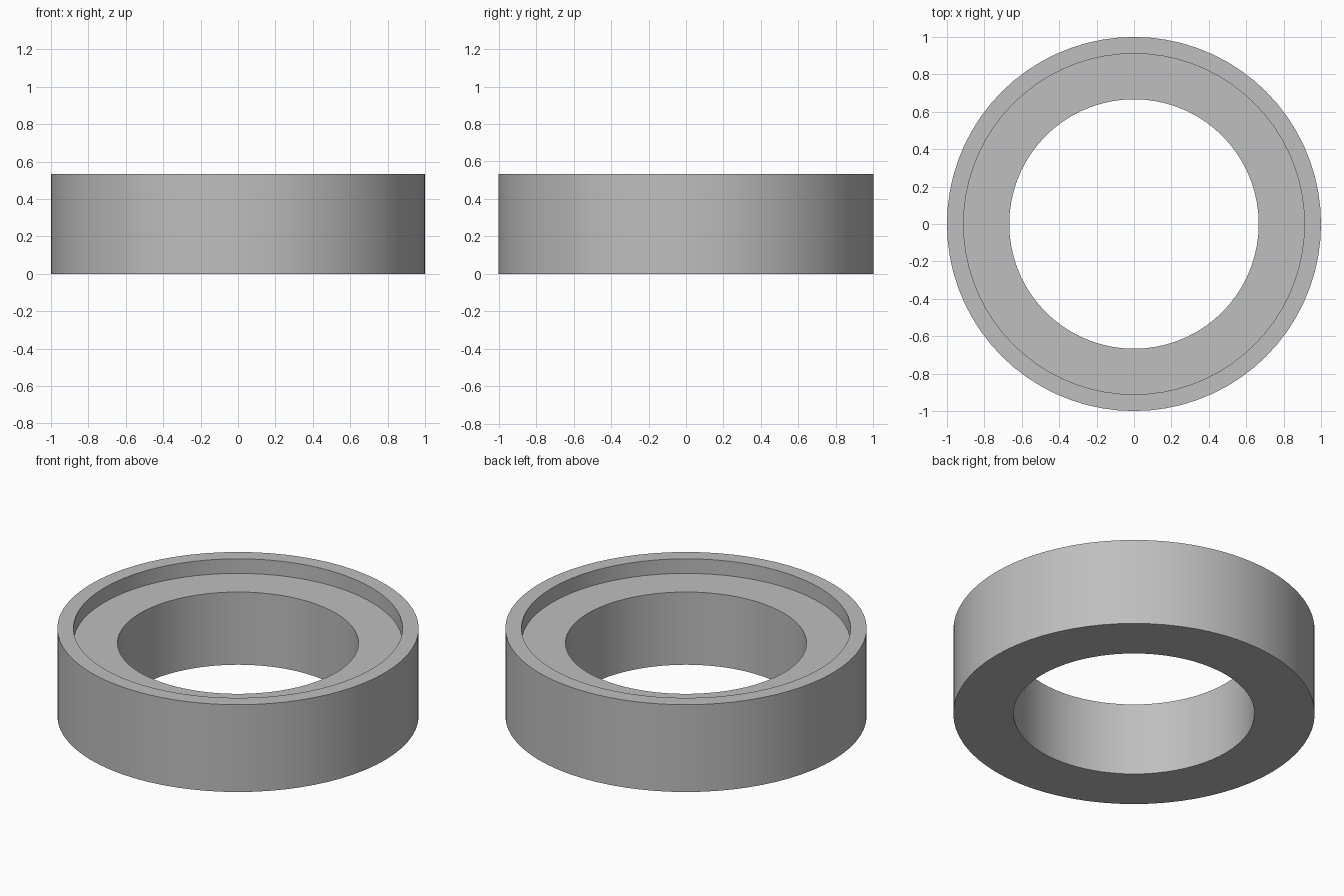
import bpy, bmesh
from math import radians, tau
from mathutils import Matrix

cube = bpy.data.objects.get("Cube")
if cube:
    bpy.data.objects.remove(cube, do_unlink=True)

SEGMENTS = 72

# Plain grey finish
grey = bpy.data.materials.new("grey")
grey.use_nodes = True
color = (0.52, 0.52, 0.52, 1)
grey.diffuse_color = color
grey.node_tree.nodes["Principled BSDF"].inputs["Base Color"].default_value = color

# Cross-section (radius, height): bore, recessed ledge, rim, outer wall
profile = [(0.667, 0), (1, 0), (1, 0.533), (0.911, 0.533),
           (0.911, 0.444), (0.667, 0.444)]

# Sweep the cross-section around the z axis
bm = bmesh.new()
rings = []
for i in range(SEGMENTS):
    turn = Matrix.Rotation(tau * i / SEGMENTS, 3, 'Z')
    rings.append([bm.verts.new(turn.col[0] * r + turn.col[2] * z) for r, z in profile])
for i, ring in enumerate(rings):
    following = rings[(i + 1) % SEGMENTS]
    for j in range(len(profile)):
        k = (j + 1) % len(profile)
        bm.faces.new((ring[j], following[j], following[k], ring[k]))
bmesh.ops.recalc_face_normals(bm, faces=bm.faces)

mesh = bpy.data.meshes.new("recessed_ring")
bm.to_mesh(mesh)
bm.free()
mesh.materials.append(grey)
ring_object = bpy.data.objects.new("recessed_ring", mesh)
bpy.context.collection.objects.link(ring_object)

# Smooth walls with crisp rims
bpy.ops.object.select_all(action='DESELECT')
ring_object.select_set(True)
bpy.context.view_layer.objects.active = ring_object
bpy.ops.object.shade_smooth_by_angle(angle=radians(30))
